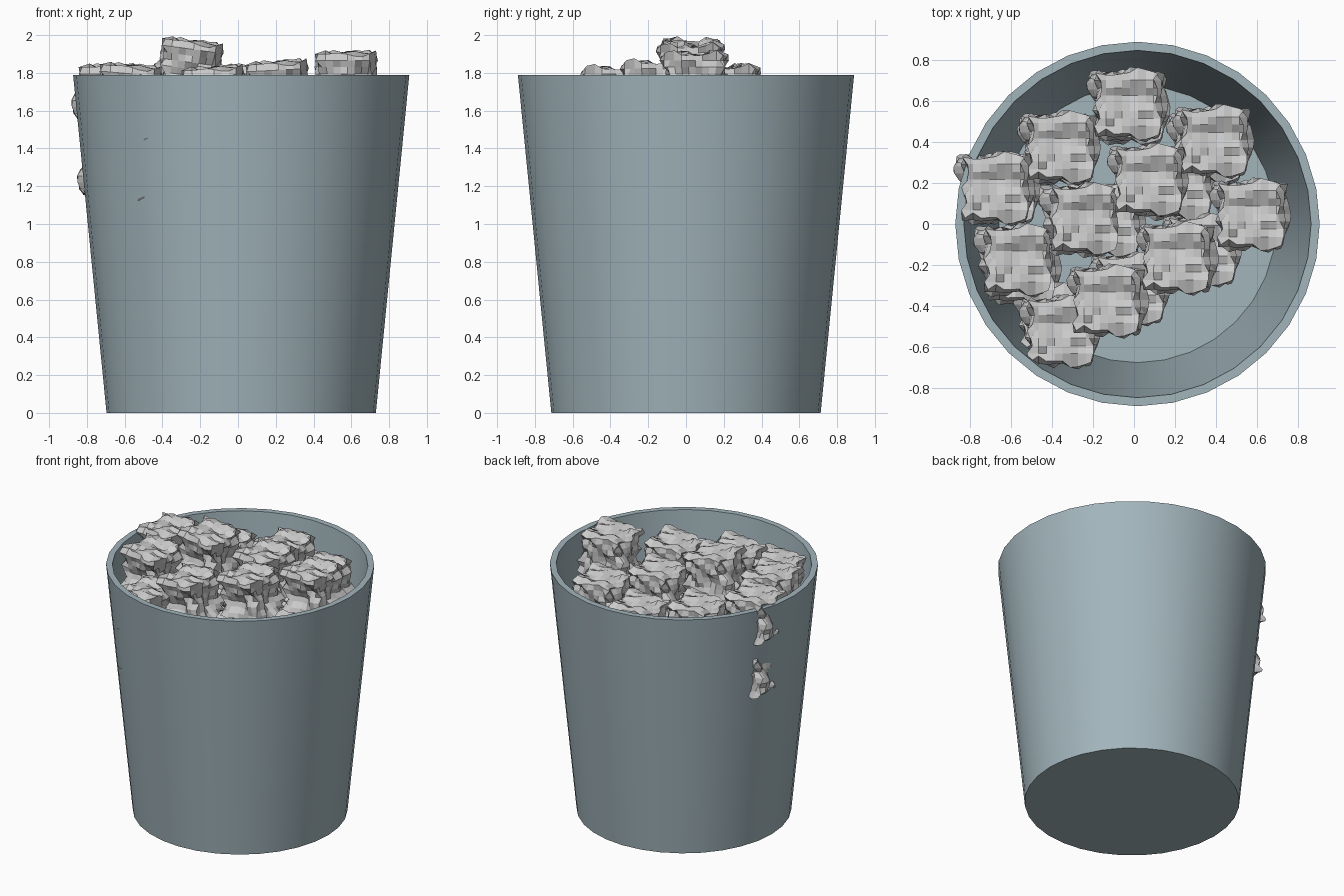
import bpy, bmesh, math
from mathutils import Vector, noise

if "Cube" in bpy.data.objects:
    bpy.data.objects.remove(bpy.data.objects["Cube"])

CX = 0.017  # bin axis

# --- bin: lathed profile, outer wall, rim, inner wall, floor ---
profile = [(0.713, 0.0), (0.89, 1.79), (0.848, 1.79), (0.677, 0.03)]
N = 32
bm = bmesh.new()
rings = [[bm.verts.new((CX + r * math.cos(2 * math.pi * i / N),
                        r * math.sin(2 * math.pi * i / N), z)) for i in range(N)]
         for r, z in profile]
for a, b in zip(rings, rings[1:]):
    for i in range(N):
        j = (i + 1) % N
        bm.faces.new((a[i], a[j], b[j], b[i]))
bm.faces.new(rings[0][::-1])
bm.faces.new(rings[-1])
me = bpy.data.meshes.new("waste_bin")
bm.to_mesh(me)
bm.free()
bin_obj = bpy.data.objects.new("waste_bin", me)
bpy.context.collection.objects.link(bin_obj)
mat = bpy.data.materials.new("blue_grey")
mat.diffuse_color = (0.36, 0.46, 0.50, 1)
mat.use_nodes = True
mat.node_tree.nodes["Principled BSDF"].inputs["Base Color"].default_value = mat.diffuse_color
me.materials.append(mat)
bpy.context.view_layer.objects.active = bin_obj
bin_obj.select_set(True)
bpy.ops.object.shade_smooth_by_angle(angle=math.radians(30))


# --- crumpled paper: gridded block pushed in and out along each face ---
def make_paper():
    bm = bmesh.new()
    bmesh.ops.create_cube(bm, size=2)
    bmesh.ops.subdivide_edges(bm, edges=bm.edges[:], cuts=7, use_grid_fill=True)
    for v in bm.verts:
        u = v.co.copy()
        def wrinkle(seed):
            p = u * 1.9 + Vector((seed, seed * 0.7, 3.1))
            return noise.noise(p) + 0.45 * noise.noise(p * 3.3)
        amp = (0.055, 0.05, 0.035)
        size = (0.155, 0.15, 0.14)
        for k in range(3):
            v.co[k] = u[k] * size[k]
            if abs(u[k]) > 0.99:
                v.co[k] += amp[k] * wrinkle(4.3 * k + 1.7)
        # lower half is pinched, with one corner pulled out
        if u.z < 0.6:
            pinch = 1 - 0.12 * math.sin((u.z + 1) / 1.6 * math.pi)
            v.co.x *= pinch
            v.co.y *= pinch
        d = (u - Vector((-1, 0.75, -0.3))).length
        v.co.x -= 0.085 * max(0, 1 - d / 0.9)
    mesh = bpy.data.meshes.new("crumpled_paper")
    bm.to_mesh(mesh)
    bm.free()
    return mesh


paper = make_paper()

# centre x, y, top z, tilt about y
top_layer = [
    (-0.02, 0.59, 1.75, 0), (-0.35, 0.38, 1.76, 0), (0.40, 0.41, 1.76, 0),
    (-0.67, 0.18, 1.84, 0), (0.08, 0.22, 1.84, 0), (-0.25, 0.03, 1.97, 8),
    (0.58, 0.05, 1.91, 0), (-0.57, -0.17, 1.84, 5), (0.22, -0.16, 1.86, -3),
    (-0.12, -0.37, 1.83, -3), (-0.35, -0.52, 1.74, 0)]
lower_layer = [
    (-0.01, 0.57, 1.40, 0), (-0.36, 0.37, 1.42, 0), (0.37, 0.38, 1.44, 0),
    (-0.64, 0.18, 1.44, 0), (0.22, 0.20, 1.52, 0), (-0.13, 0.02, 1.62, 0),
    (0.34, -0.12, 1.55, 0), (-0.54, -0.21, 1.50, 0), (-0.01, -0.31, 1.52, 0),
    (-0.38, -0.46, 1.42, 0)]

for layer, items in (("top", top_layer), ("lower", lower_layer)):
    for i, (x, y, top, tilt) in enumerate(items):
        ob = bpy.data.objects.new(f"{layer}_paper_{i + 1}", paper)
        ob.location = (x, y, top - 0.15)
        ob.rotation_euler = (0, math.radians(tilt), 0)
        bpy.context.collection.objects.link(ob)
